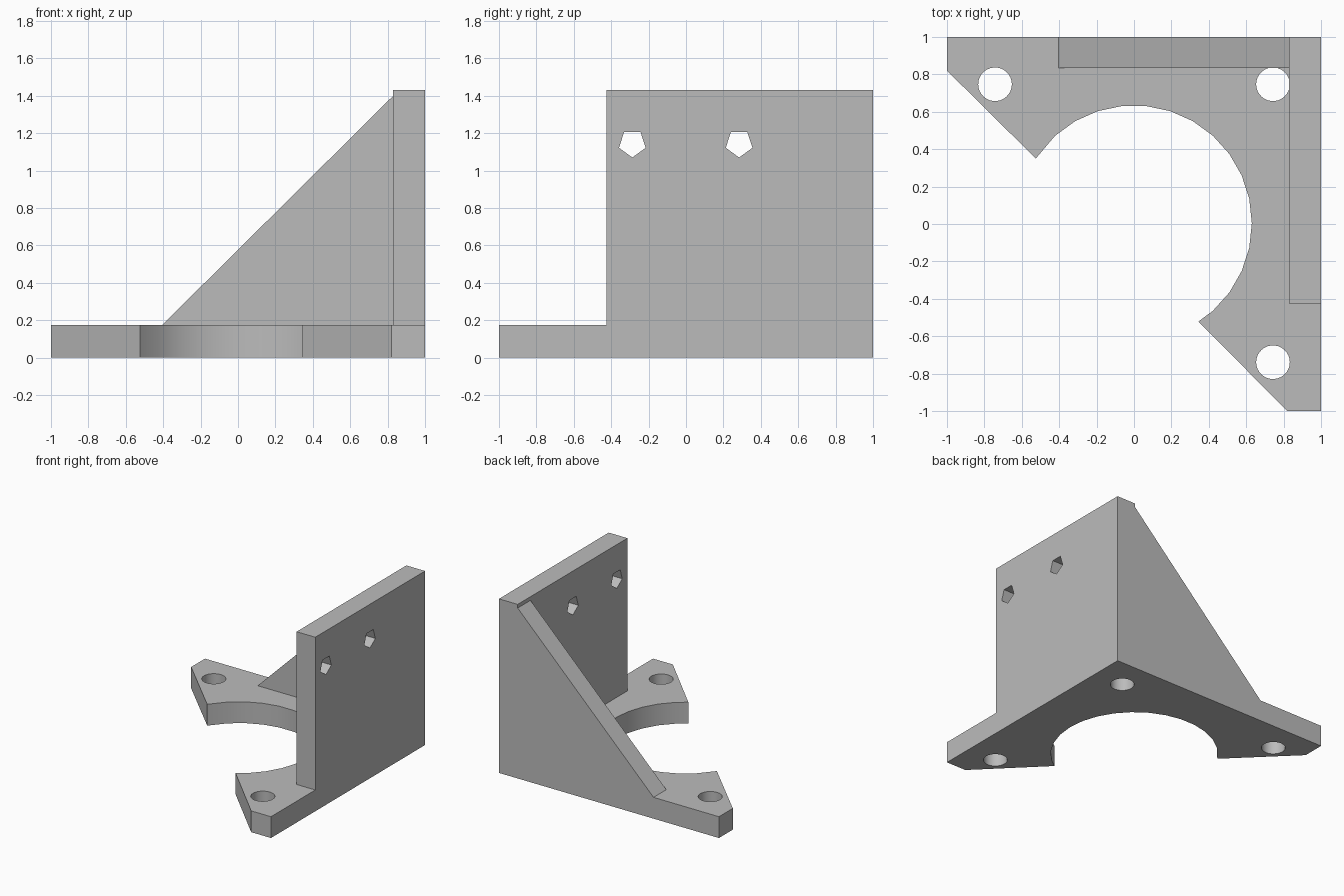
import bpy, bmesh
from math import cos, sin, pi, radians
from mathutils import Matrix

if "Cube" in bpy.data.objects:
    bpy.data.objects.remove(bpy.data.objects["Cube"], do_unlink=True)

grey = bpy.data.materials.new("plain_grey")
grey.use_nodes = True
GREY = (0.5, 0.5, 0.5, 1)
grey.diffuse_color = GREY
grey.node_tree.nodes["Principled BSDF"].inputs["Base Color"].default_value = GREY


def ring(cx, cy, r, sides, start=0.0):
    """Closed regular polygon."""
    return [(cx + r * cos(start + 2 * pi * i / sides),
             cy + r * sin(start + 2 * pi * i / sides)) for i in range(sides)]


def plate(name, loops, thickness, matrix):
    """Extrude an outline with holes, centred on its own plane."""
    curve = bpy.data.curves.new(name, 'CURVE')
    curve.dimensions = '2D'
    curve.fill_mode = 'BOTH'
    curve.extrude = thickness / 2
    for loop in loops:
        spline = curve.splines.new('POLY')
        spline.points.add(len(loop) - 1)
        for point, (u, v) in zip(spline.points, loop):
            point.co = (u, v, 0, 1)
        spline.use_cyclic_u = True
    temp = bpy.data.objects.new(name + "_outline", curve)
    bpy.context.collection.objects.link(temp)
    graph = bpy.context.evaluated_depsgraph_get()
    mesh = bpy.data.meshes.new_from_object(temp.evaluated_get(graph))
    bpy.data.objects.remove(temp, do_unlink=True)
    bpy.data.curves.remove(curve)

    # Weld the caps to the sides and merge flat triangles
    bm = bmesh.new()
    bm.from_mesh(mesh)
    bmesh.ops.remove_doubles(bm, verts=bm.verts, dist=1e-4)
    bmesh.ops.dissolve_limit(bm, angle_limit=radians(1), verts=bm.verts, edges=bm.edges)
    bmesh.ops.transform(bm, matrix=matrix, verts=bm.verts)
    bmesh.ops.recalc_face_normals(bm, faces=bm.faces)
    bm.to_mesh(mesh)
    bm.free()
    mesh.name = name
    mesh.materials.clear()
    mesh.materials.append(grey)
    obj = bpy.data.objects.new(name, mesh)
    bpy.context.collection.objects.link(obj)
    bpy.ops.object.select_all(action='DESELECT')
    obj.select_set(True)
    bpy.context.view_layer.objects.active = obj
    bpy.ops.object.shade_smooth_by_angle(angle=radians(30))
    return obj


BASE, TOP = 0.175, 1.43       # top of the base, top of the wall
WALL, GUSSET = 0.83, 0.834    # inner faces of the upright plates
MID = 0.004                   # centre line of the bore and holes

# Base plate: square with a chamfered corner, large bore and three screw holes
bore = [(0.63 * cos(radians(a)), MID + 0.63 * sin(radians(a)))
        for a in range(-48, 144, 12)]
outline = [(1, -1), (1, 1), (-1, 1), (-1, 0.82), (-0.525, 0.35)]
outline += bore[::-1] + [(0.344, -0.522), (0.82, -1)]
holes = [ring(x, y + MID, 0.09, 30)
         for x, y in ((-0.743, 0.743), (0.743, 0.743), (0.743, -0.743))]
plate("base_plate", [outline] + holes, BASE, Matrix.Translation((0, 0, BASE / 2)))

# Upright wall with two five-sided holes
wall = [(-0.425, BASE), (1, BASE), (1, TOP), (-0.425, TOP)]
slots = [ring(y, 1.145, 0.075, 5, -pi / 2) for y in (-0.287, 0.284)]
along_x = Matrix(((0, 0, 1, (1 + WALL) / 2), (1, 0, 0, 0), (0, 1, 0, 0), (0, 0, 0, 1)))
plate("upright_wall", [wall] + slots, 1 - WALL, along_x)

# Triangular gusset along the back
triangle = [(-0.405, BASE), (WALL, BASE), (WALL, 1.40)]
along_y = Matrix.Translation((0, (1 + GUSSET) / 2, 0)) @ Matrix.Rotation(pi / 2, 4, 'X')
plate("back_gusset", [triangle], 1 - GUSSET, along_y)
